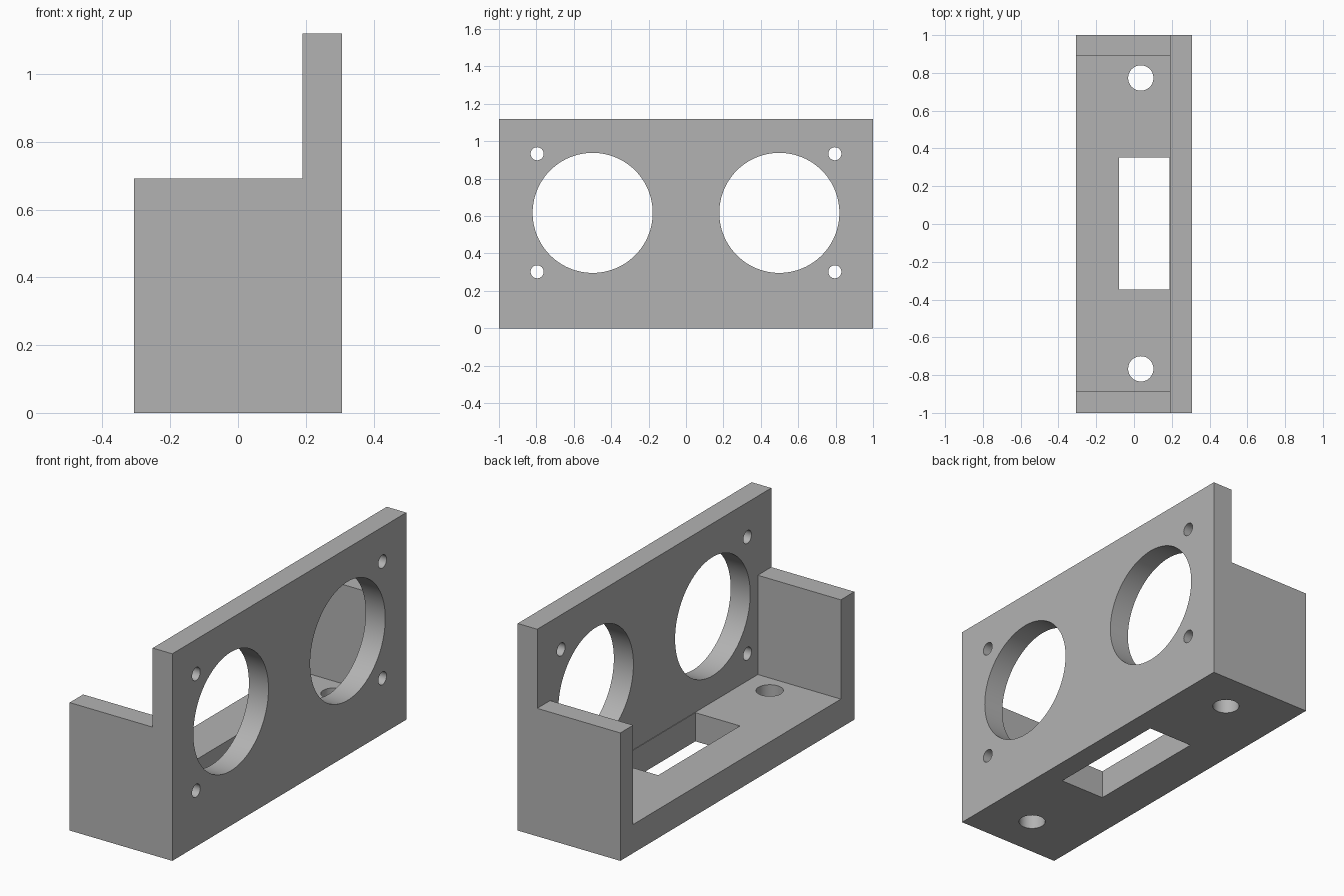
import bpy
import bmesh
from mathutils import Matrix, Vector

cube = bpy.data.objects.get("Cube")
if cube:
    bpy.data.objects.remove(cube, do_unlink=True)

grey = bpy.data.materials.new("plain grey")
grey.use_nodes = True
colour = (0.45, 0.45, 0.45, 1)
grey.diffuse_color = colour
grey.node_tree.nodes["Principled BSDF"].inputs["Base Color"].default_value = colour


def add_object(name, bm):
    bmesh.ops.recalc_face_normals(bm, faces=bm.faces)
    mesh = bpy.data.meshes.new(name)
    bm.to_mesh(mesh)
    bm.free()
    mesh.materials.append(grey)
    obj = bpy.data.objects.new(name, mesh)
    bpy.context.collection.objects.link(obj)
    return obj


def box(name, low, high):
    low, high = Vector(low), Vector(high)
    bm = bmesh.new()
    bmesh.ops.create_cube(bm, size=1, matrix=Matrix.Translation((low + high) / 2)
                          @ Matrix.Diagonal((*(high - low), 1)))
    return add_object(name, bm)


def cylinder(name, centre, radius, axis, sides):
    bm = bmesh.new()
    turn = Matrix.Rotation(1.5707963, 4, "Y") if axis == "X" else Matrix()
    bmesh.ops.create_cone(bm, cap_ends=True, segments=sides, radius1=radius, radius2=radius,
                          depth=0.5, matrix=Matrix.Translation(centre) @ turn)
    return add_object(name, bm)


def cut(body, cutter):
    mod = body.modifiers.new(cutter.name, "BOOLEAN")
    mod.operation = "DIFFERENCE"
    mod.solver = "EXACT"
    mod.object = cutter
    bpy.context.view_layer.objects.active = body
    bpy.ops.object.modifier_apply(modifier=mod.name)
    bpy.data.objects.remove(cutter, do_unlink=True)


HALF = 0.307      # half depth of the bracket
PLATE = 0.19      # inner side of the face plate
FLOOR = 0.155     # floor thickness

# L-shaped body: low box with the tall face plate on one side
bm = bmesh.new()
profile = [(-HALF, 0), (HALF, 0), (HALF, 1.12), (PLATE, 1.12), (PLATE, 0.692), (-HALF, 0.692)]
face = bm.faces.new([bm.verts.new((x, -1, z)) for x, z in profile])
new = bmesh.ops.extrude_face_region(bm, geom=[face])["geom"]
bmesh.ops.translate(bm, vec=(0, 2, 0), verts=[v for v in new if isinstance(v, bmesh.types.BMVert)])
bracket = add_object("bracket", bm)

# Pocket between the end walls
cut(bracket, box("pocket", (-0.6, -0.885, FLOOR), (PLATE, 0.89, 1.5)))

# Cable slot in the floor
cut(bracket, box("slot", (-0.08, -0.347, -0.2), (0.187, 0.352, 0.4)))

# Mounting holes in the floor, sensor holes and screw holes in the face plate
for side in (-1, 1):
    cut(bracket, cylinder("floor_hole", (0.036, side * 0.77 + 0.003, 0), 0.067, "Z", 48))
    cut(bracket, cylinder("large_hole", (0.25, side * 0.499, 0.617), 0.321, "X", 96))
    for z in (0.302, 0.933):
        cut(bracket, cylinder("screw_hole", (0.25, side * 0.796, z), 0.035, "X", 32))

# Round holes smooth, edges sharp
bpy.ops.object.select_all(action="DESELECT")
bracket.select_set(True)
bpy.context.view_layer.objects.active = bracket
bpy.ops.object.shade_smooth_by_angle()
